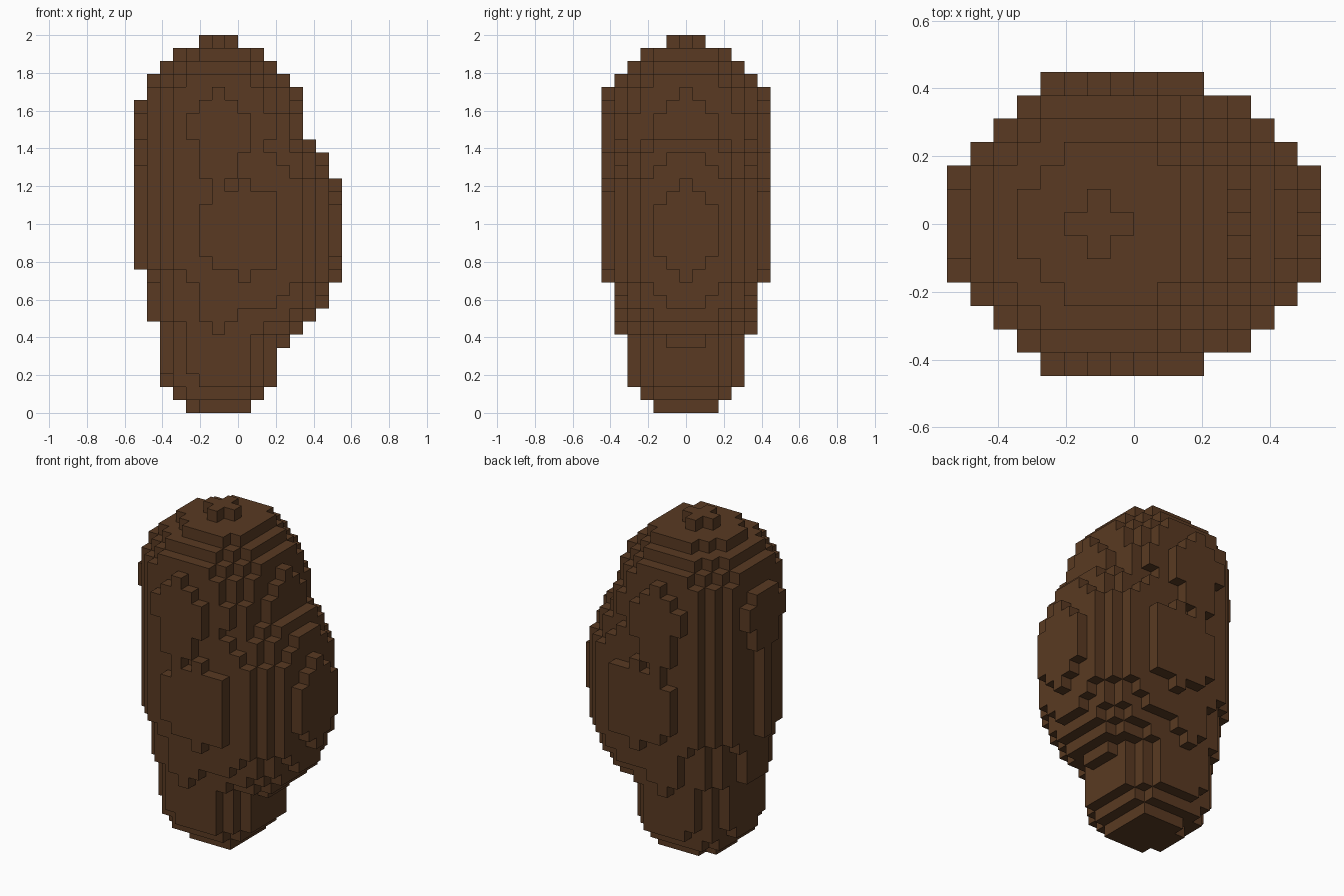
import bpy, bmesh
from mathutils import Vector

cube = bpy.data.objects.get("Cube")
if cube:
    bpy.data.objects.remove(cube, do_unlink=True)

NX, NY, NZ = 16, 13, 29      # block counts
S = 2 / NZ                   # block size

# Radius of the upright trunk for each layer, from the bottom up
TRUNK = [2.82, 3.75, 4.47, 4.6, 4.7, 4.8, 5.02, 5.15, 5.3, 5.35,
         5.6, 6.07, 6.1, 6.13, 6.13, 6.11, 6.08, 6.06, 6.12, 6.15,
         6.33, 6.38, 6.38, 6.2, 6.02, 5.6, 4.7, 3.6, 1.2]


def solid(i, j, k):
    """True where a block lies in the trunk or in the bulge on its side."""
    if not 0 <= k < NZ:
        return False
    y = j - NY // 2
    trunk = (i - 6.05) ** 2 + y ** 2 < TRUNK[k] ** 2
    bulge = ((i - 8.3) / 7.2) ** 2 + (y / 6.46) ** 2 + ((k - 13.5) / 9.6) ** 2 < 1
    return trunk or bulge


# Outer faces of all blocks
bm = bmesh.new()
corners = {}


def corner(p):
    key = tuple(round(c) for c in p)
    if key not in corners:
        corners[key] = bm.verts.new(((key[0] - NX / 2) * S, (key[1] - NY / 2) * S, key[2] * S))
    return corners[key]


axes = [Vector((1, 0, 0)), Vector((0, 1, 0)), Vector((0, 0, 1))]
for i in range(NX):
    for j in range(NY):
        for k in range(NZ):
            if not solid(i, j, k):
                continue
            centre = Vector((i, j, k)) + sum(axes, Vector()) / 2
            for a in range(3):
                for sign in (1, -1):
                    n = axes[a] * sign
                    if solid(i + int(n.x), j + int(n.y), k + int(n.z)):
                        continue
                    u, v = axes[(a + 1) % 3] / 2, axes[(a + 2) % 3] / 2 * sign
                    mid = centre + n / 2
                    ring = [mid - u - v, mid + u - v, mid + u + v, mid - u + v]
                    bm.faces.new([corner(p) for p in ring])

# Merge neighbouring flat faces
bmesh.ops.dissolve_limit(bm, angle_limit=0.01, verts=bm.verts, edges=bm.edges)

mesh = bpy.data.meshes.new("stepped_body")
bm.to_mesh(mesh)
bm.free()

# Brown material
brown = bpy.data.materials.new("dark_brown")
brown.use_nodes = True
colour = (0.1, 0.042, 0.016, 1)
brown.diffuse_color = colour
brown.node_tree.nodes["Principled BSDF"].inputs["Base Color"].default_value = colour
mesh.materials.append(brown)

body = bpy.data.objects.new("stepped_body", mesh)
bpy.context.collection.objects.link(body)
